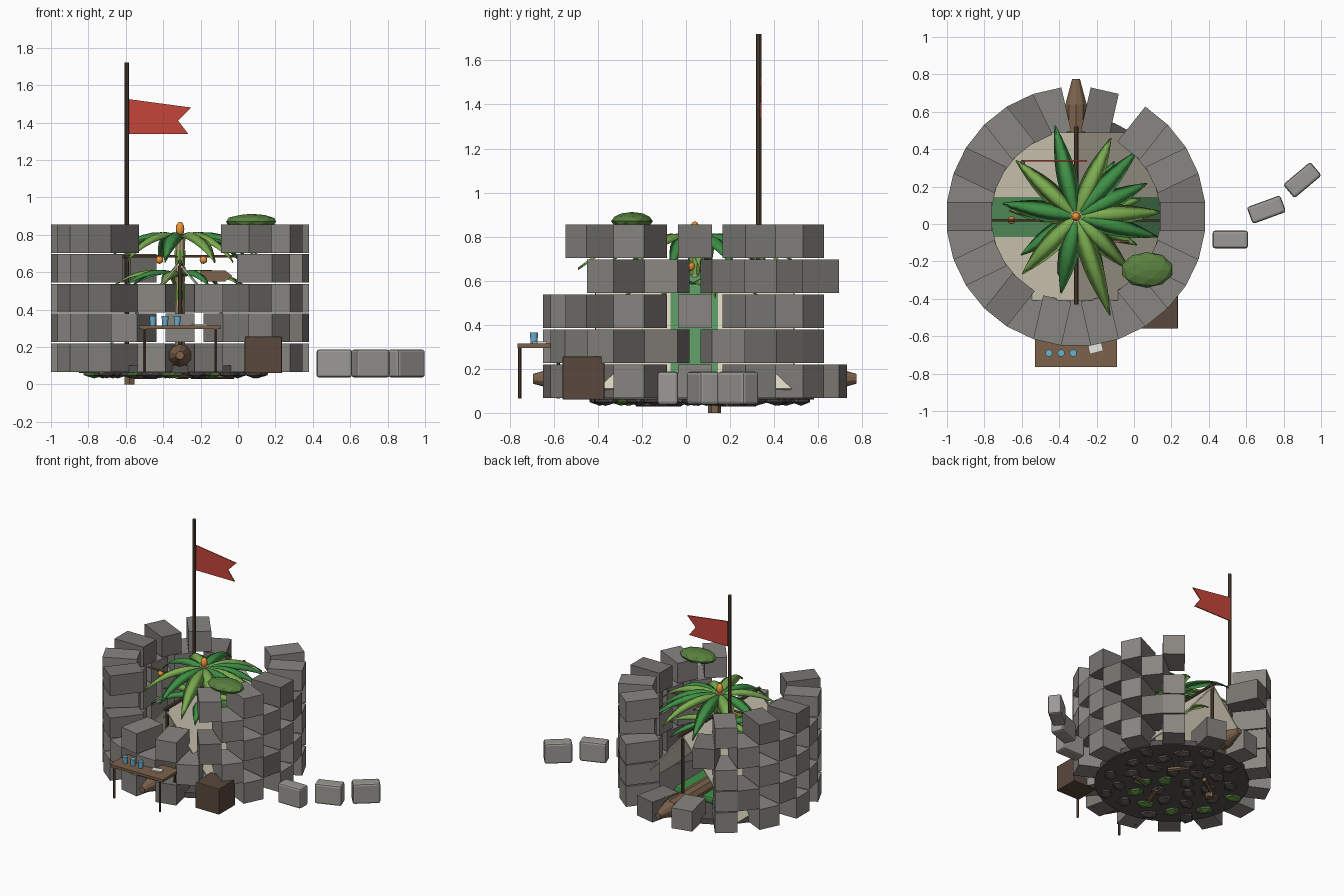
import bpy, bmesh, math, random
from mathutils import Vector, Matrix

if "Cube" in bpy.data.objects:
    bpy.data.objects.remove(bpy.data.objects["Cube"])

random.seed(4)
CX, CY = -0.31, 0.04
MATS = {}
COL = dict(stone=(.25, .24, .22), stone2=(.19, .18, .165), pale=(.33, .32, .3), earth=(.09, .085, .08),
           wood=(.2, .12, .07), dark=(.1, .065, .045), cloth=(.72, .66, .52), green=(.05, .28, .06),
           lime=(.2, .42, .08), moss=(.1, .22, .05), stripe=(.1, .3, .12), orange=(.85, .3, .04),
           red=(.55, .06, .04), blue=(.15, .45, .65), paper=(.8, .8, .76), trunk=(.5, .42, .22))


def mat(c):
    if c not in MATS:
        MATS[c] = bpy.data.materials.new(c)
        MATS[c].diffuse_color = (*COL[c], 1)
    return MATS[c]


def make(name, bm, c, smooth=False):
    bmesh.ops.recalc_face_normals(bm, faces=bm.faces)
    me = bpy.data.meshes.new(name)
    for f in bm.faces:
        f.smooth = smooth
    bm.to_mesh(me)
    bm.free()
    ob = bpy.data.objects.new(name, me)
    me.materials.append(mat(c))
    bpy.context.collection.objects.link(ob)
    return ob


def box(name, loc, size, c, rot=0, tilt=0, bevel=0):
    bm = bmesh.new()
    bmesh.ops.create_cube(bm, size=1)
    m = Matrix.Translation(loc) @ Matrix.Rotation(rot, 4, 'Z') @ Matrix.Rotation(tilt, 4, 'X')
    bmesh.ops.transform(bm, matrix=m @ Matrix.Diagonal((*size, 1)), verts=bm.verts)
    if bevel:
        bmesh.ops.bevel(bm, geom=bm.edges[:], offset=bevel, segments=2, affect='EDGES', profile=.5)
    return make(name, bm, c)


def rod(name, a, b, r, c, r2=None, n=8):
    a, b = Vector(a), Vector(b)
    bm = bmesh.new()
    bmesh.ops.create_cone(bm, cap_ends=True, segments=n, radius1=r, radius2=r if r2 is None else r2, depth=(b - a).length)
    q = (b - a).to_track_quat('Z', 'Y').to_matrix().to_4x4()
    bmesh.ops.transform(bm, matrix=Matrix.Translation((a + b) / 2) @ q, verts=bm.verts)
    return make(name, bm, c)


def blob(name, loc, size, c, sub=1, smooth=False):
    bm = bmesh.new()
    bmesh.ops.create_icosphere(bm, subdivisions=sub, radius=1)
    m = Matrix.Translation(loc) @ Matrix.Rotation(random.random() * 3 if sub == 1 else 0, 4, 'Z')
    bmesh.ops.transform(bm, matrix=m @ Matrix.Diagonal((*size, 1)), verts=bm.verts)
    return make(name, bm, c, smooth)


def slab(name, pts, thick, c):
    bm = bmesh.new()
    f = bm.faces.new([bm.verts.new(p) for p in pts])
    f.normal_update()
    d = f.normal * thick
    g = bmesh.ops.extrude_face_region(bm, geom=[f])['geom']
    bmesh.ops.translate(bm, vec=d, verts=[v for v in g if isinstance(v, bmesh.types.BMVert)])
    return make(name, bm, c)


def frond(name, deg, length, z0, drop, width, c):
    a = math.radians(deg)
    u, s = Vector((math.cos(a), math.sin(a), 0)), Vector((-math.sin(a), math.cos(a), 0))
    bm, rows, n = bmesh.new(), [], 8
    for i in range(n + 1):
        t = i / n
        p = Vector((CX, CY, z0 + .17 * t - (.17 + drop) * t * t)) + u * length * t
        w = width * math.sin(math.pi * (.06 + .93 * t) ** .85) + .002
        rows.append([bm.verts.new(p + s * w * k - Vector((0, 0, abs(k) * w * .5))) for k in (-1, 0, 1)])
        rows[-1].append(bm.verts.new(p - Vector((0, 0, .012))))
    for p, q in zip(rows, rows[1:]):
        for j, k in ((0, 1), (1, 2), (2, 3), (3, 0)):
            bm.faces.new((p[j], p[k], q[k], q[j]))
    return make(name, bm, c, True)


# ring wall of staggered blocks, with a broken front and a back opening
STEP = 360 / 14
for row in range(5):
    z = .143 + .159 * row
    for k in range(14):
        deg = STEP * (k + .5 * (row % 2))
        front, back = abs(deg - 270), abs(deg - 90)
        if (row == 4 and (front < 20 or back < 20)) or (row == 3 and (front < 30 or back < 10)):
            continue
        if (row == 2 and back < 20) or (row == 1 and back < 30) or (row == 3 and abs(deg - 64.3) < 1):
            continue
        a = math.radians(deg)
        box("wall_block", (CX + .57 * math.cos(a), CY + .57 * math.sin(a), z), (.24, .154, .152),
            random.choice(("stone", "stone", "stone2")), a)
for deg in (51.4, 128.6):
    a = math.radians(deg)
    box("jamb_block", (CX + .57 * math.cos(a), CY + .57 * math.sin(a), .302), (.24, .154, .152), "stone", a)

# loose stepping blocks
for x, y, r in ((.515, -.083, 0), (.708, .077, 20), (.9, .235, 40)):
    box("loose_block", (x, y, .112), (.19, .095, .15), "pale", math.radians(r), bevel=.014)

# ground disc with rubble underneath
rod("ground_disc", (CX, CY, .06), (CX, CY, .1), .54, "earth", n=32)
for i in range(34):
    a, r = i * 2.4, .5 * math.sqrt((i + .5) / 34)
    blob("rubble", (CX + r * math.cos(a), CY + r * math.sin(a), .062), (.07, .05, .03),
         "moss" if i % 5 == 0 else "earth")
for x, y, a in ((-.5, .2, .6), (-.2, .25, 2.2), (-.3, -.15, 1.2), (-.1, -.05, .3)):
    d = Vector((math.cos(a), math.sin(a), 0)) * .08
    p = Vector((x, y, .045))
    rod("buried_log", p - d, p + d, .017, "wood", n=6)
rod("root_post", (-.58, .13, 0), (-.58, .13, .1), .03, "wood", n=6)

# tent: two canvas slopes with a stripe, ridge pole and posts
Y0, Y1, ZR, ZB = -.41, .49, .645, .11
for s in (-1, 1):
    for nm, a, b, up, c in (("tent_canvas", Y0, Y1, 0, "cloth"), ("tent_stripe", -.07, .145, .008, "stripe")):
        x = CX + s * .45
        slab(nm, [(CX, a, ZR + up), (CX, b, ZR + up), (x, b, ZB + up), (x, a, ZB + up)], .008, c)
rod("ridge_pole", (CX, -.43, ZR + .01), (CX, .52, ZR + .01), .012, "dark")
for y in (-.4, .48):
    rod("tent_post", (CX, y, .09), (CX, y, ZR), .012, "dark")
for x in (-.42, -.2):
    box("sleeping_mat", (x, .05, .13), (.15, .55, .05), "green", bevel=.015)

# log lying through the ring, tapered at both ends
rod("log_body", (CX, -.56, .155), (CX, .64, .155), .062, "wood", n=10)
rod("log_tip", (CX, .64, .155), (CX, .775, .155), .06, "wood", .022, 10)
rod("log_tip", (CX, -.56, .155), (CX, -.695, .155), .06, "wood", .022, 10)

# palm plant
for i in range(8):
    z = .1 + i * .088
    rod("trunk_segment", (CX, CY, z), (CX, CY, z + .088), .026, "trunk" if i % 2 else "lime", .032, 10)
UPPER = ((103, .5), (66, .46), (47, .48), (3, .46), (-14, .45), (-71, .56),
         (-101, .42), (-133, .42), (170, .4), (137, .44), (25, .42), (-45, .4))
for i, (d, l) in enumerate(UPPER):
    frond("upper_frond", d, l, .79, .13, .052, "lime" if i % 2 else "green")
for i in range(9):
    frond("lower_frond", 15 + i * 40, .36, .58, .05, .045, "green" if i % 2 else "lime")
blob("palm_bud", (CX, CY, .83), (.024, .024, .04), "orange", 2, True)

# hanging rail with fruit
rod("fruit_rail", (-.76, .02, .685), (.14, .02, .685), .007, "wood")
for x in (-.655, -.42, -.185):
    blob("hanging_fruit", (x, .02, .665), (.021, .021, .021), "orange", 2, True)

# flag on a pole
rod("flag_pole", (-.595, .33, .08), (-.595, .33, 1.72), .013, "dark", n=10)
slab("flag", [(-.585, .335, 1.525), (-.25, .335, 1.48), (-.32, .335, 1.41), (-.265, .335, 1.338), (-.585, .335, 1.338)],
     .008, "red")

# table with cups and a paper
box("table_top", (CX, -.665, .305), (.44, .2, .02), "wood")
for x in (-.5, -.12):
    for y in (-.755, -.58):
        rod("table_leg", (x, y, .065), (x, y, .3), .008, "dark", n=6)
for x in (-.455, -.39, -.325):
    rod("cup", (x, -.69, .315), (x, -.69, .365), .015, "blue", .019, 12)
box("paper", (-.205, -.665, .32), (.075, .045, .008), "paper", .25)

# crate, small sign and bush
box("crate", (.135, -.465, .158), (.2, .19, .195), "dark", bevel=.004)
slab("arrow_sign", [(-.2, -.1, .61), (-.07, -.1, .61), (-.03, -.1, .58), (-.07, -.1, .55), (-.2, -.1, .55)], .015, "wood")
blob("bush", (.07, -.245, .87), (.14, .095, .042), "moss", 2)

for m in bpy.data.materials:
    if m.users and not m.is_grease_pencil:
        m.use_nodes = True
        m.node_tree.nodes["Principled BSDF"].inputs["Base Color"].default_value = m.diffuse_color
